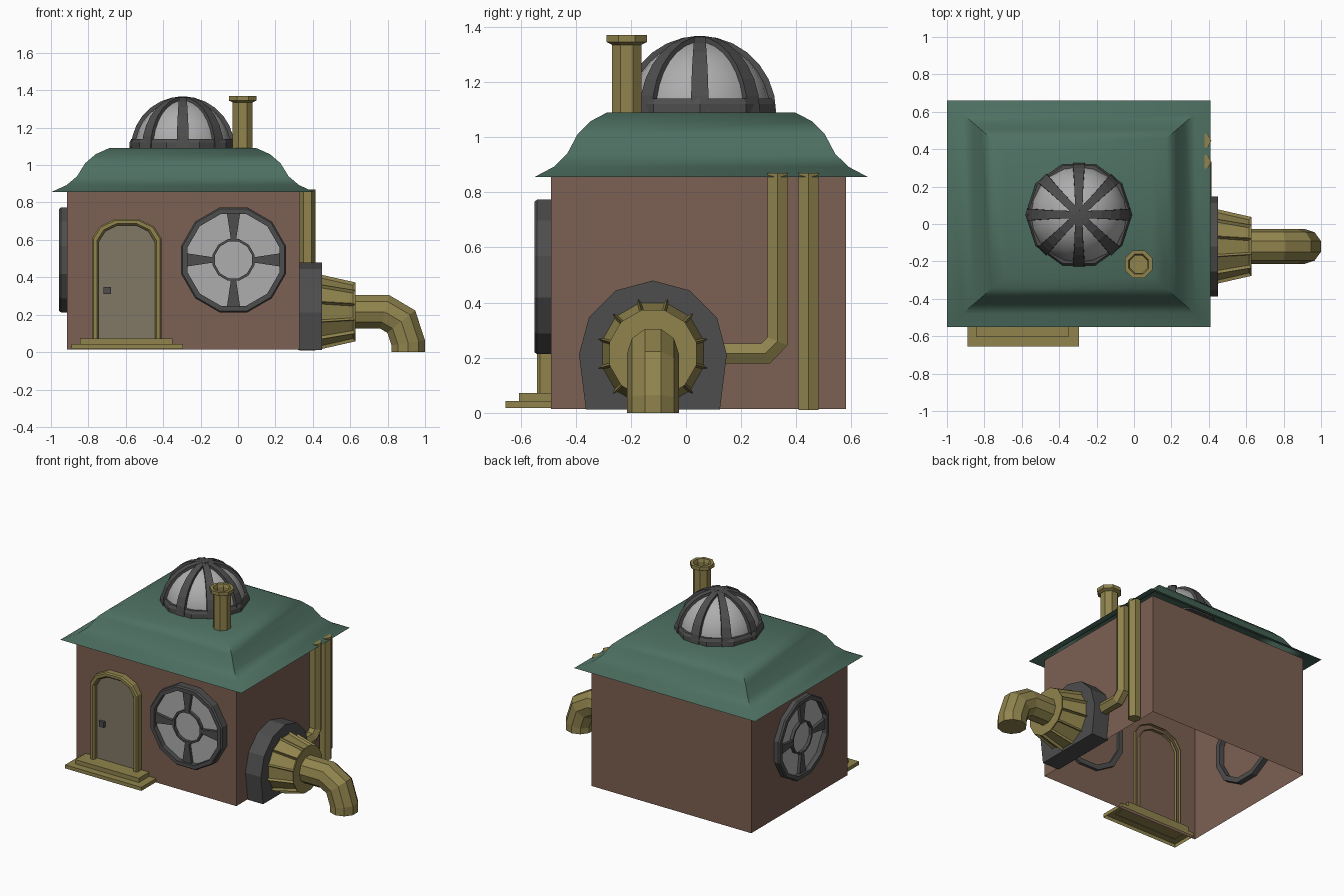
import bpy, bmesh
from math import sin, cos, pi, radians
from mathutils import Vector, Matrix

if "Cube" in bpy.data.objects:
    bpy.data.objects.remove(bpy.data.objects["Cube"])


def mat(name, r, g, b):
    m = bpy.data.materials.new(name)
    m.diffuse_color = (r, g, b, 1)
    m.use_nodes = True
    m.node_tree.nodes["Principled BSDF"].inputs["Base Color"].default_value = m.diffuse_color
    return m


BROWN = mat("wall_brown", .2, .115, .085)
GREEN = mat("roof_green", .075, .16, .12)
BRASS = mat("brass", .28, .23, .075)
DARK = mat("dark_metal", .075, .075, .075)
GLASS = mat("pale_glass", .42, .42, .42)
PANEL = mat("door_tan", .22, .19, .13)


def loft(name, rings, m, loop=True, wrap=False, cap0=False, cap1=False,
         frame=Matrix(), smooth=None, inset=None):
    """Skin a list of equal-length point rings."""
    bm = bmesh.new()
    vs = [[bm.verts.new(frame @ Vector(p)) for p in r] for r in rings]
    n = len(vs[0])
    pairs = list(zip(vs, vs[1:])) + ([(vs[-1], vs[0])] if wrap else [])
    sides = []
    for a, b in pairs:
        for i in range(n if loop else n - 1):
            j = (i + 1) % n
            sides.append(bm.faces.new((a[i], a[j], b[j], b[i])))
    if cap0:
        bm.faces.new(vs[0])
    if cap1:
        bm.faces.new(vs[-1])
    bmesh.ops.remove_doubles(bm, verts=bm.verts[:], dist=1e-5)
    bmesh.ops.recalc_face_normals(bm, faces=bm.faces[:])
    if inset:
        bmesh.ops.inset_individual(bm, faces=sides, thickness=inset[0], depth=inset[1])
    me = bpy.data.meshes.new(name)
    bm.to_mesh(me)
    bm.free()
    me.materials.append(m)
    if smooth:
        me.polygons.foreach_set("use_smooth", [True] * len(me.polygons))
        me.set_sharp_from_angle(angle=radians(smooth))
    ob = bpy.data.objects.new(name, me)
    bpy.context.collection.objects.link(ob)
    return ob


def lathe(name, profile, n, m, phase=0, **kw):
    """Turn (radius, height) points round local z."""
    a = [radians(phase) + 2 * pi * i / n for i in range(n)]
    return loft(name, [[(r * cos(t), r * sin(t), h) for t in a] for r, h in profile], m, **kw)


def rect(x0, x1, y0, y1, z):
    return [(x0, y0, z), (x1, y0, z), (x1, y1, z), (x0, y1, z)]


def pipe(name, path, r, n, binormal, m, phase=0):
    """Sweep an n-gon along a planar path with mitred bends."""
    pts, b, rings = [Vector(p) for p in path], Vector(binormal), []
    for i, p in enumerate(pts):
        d0 = (p - pts[i - 1]).normalized() if i else (pts[1] - p).normalized()
        d1 = (pts[i + 1] - p).normalized() if i < len(pts) - 1 else d0
        t = (d0 + d1).normalized()
        nrm, k = b.cross(t), 1 / t.dot(d0)
        rings.append([p + b * r * cos(q) + nrm * r * k * sin(q)
                      for q in (radians(phase) + 2 * pi * j / n for j in range(n))])
    return loft(name, rings, m, cap0=True, cap1=True)


def wall_frame(origin, x, y, z):
    f = Matrix((x, y, z)).transposed().to_4x4()
    f.translation = origin
    return f


# Walls, open underneath
loft("walls", [rect(-.915, .33, -.49, .58, .015), rect(-.915, .33, -.49, .58, .865)], BROWN)

# Flared roof
roof = [(0, .855), (.27, .893), (.45, .94), (.59, 1.01), (.77, 1.058), (1, 1.09)]
loft("roof", [rect(-1 + .31 * t, .41 - .31 * t, -.55 + .265 * t, .66 - .265 * t, z)
              for t, z in roof], GREEN, cap1=True, smooth=40)

# Skylight dome: base ring, glass and ribs
dome = Matrix.Translation((-.295, .05, 1.09))
lathe("dome_base", [(.285, -.01), (.285, .03), (.275, .05), (.25, .05), (.25, -.01)], 10, DARK,
      wrap=True, frame=dome)
lathe("dome_glass", [(.26 * cos(pi / 2 * i / 8), .26 * sin(pi / 2 * i / 8)) for i in range(9)],
      20, GLASS, frame=dome, smooth=40)
for k in range(4):
    rings = []
    for i in range(15):
        t = pi * i / 14
        w = .02 + .012 * cos(t) ** 2
        rings.append([(r * cos(t), s * w, r * sin(t))
                      for r, s in ((.277, -1), (.277, 1), (.25, 1), (.25, -1))])
    loft(f"dome_rib_{k + 1}", rings, DARK, frame=dome @ Matrix.Rotation(k * pi / 4, 4, 'Z'))

# Hollow chimney
lathe("chimney", [(.058, 1.07), (.058, 1.335), (.08, 1.345), (.08, 1.37), (.058, 1.37),
                  (.05, 1.35), (.05, 1.1)], 8, BRASS, phase=22.5, cap1=True,
      frame=Matrix.Translation((.025, -.215, 0)))


# Round windows
def window(side, f):
    lathe(side + "_window_frame", [(.29, -.02), (.29, .05), (.282, .06), (.255, .06), (.255, -.02)],
          12, DARK, phase=15, wrap=True, frame=f)
    lathe(side + "_window_glass", [(.26, .025), (0, .025)], 12, GLASS, phase=15, frame=f)
    lathe(side + "_window_hub", [(.115, .02), (.115, .045), (.102, .045), (.102, .02)],
          12, DARK, phase=15, wrap=True, frame=f)
    for k in range(4):
        loft(f"{side}_window_spoke_{k + 1}",
             [[(.108, -.014, z), (.255, -.036, z), (.255, .036, z), (.108, .014, z)]
              for z in (.02, .045)], DARK, cap1=True, frame=f @ Matrix.Rotation(k * pi / 2, 4, 'Z'))


front = ((1, 0, 0), (0, 0, 1), (0, -1, 0))
window("front", wall_frame((-.024, -.49, .493), *front))
window("left", wall_frame((-.897, .045, .493), (0, -1, 0), (0, 0, 1), (-1, 0, 0)))


# Arched door
def arch(h, z):
    d = .185 - h
    half = [(h, .05), (h, .61 - .6 * d), (.145 - .85 * d, .672 - .75 * d), (.063 - .35 * d, .712 - d)]
    return [(x, y, z) for x, y in half] + [(-x, y, z) for x, y in reversed(half)]


door = wall_frame((-.595, -.49, 0), *front)
loft("door_frame", [arch(h, z) for h, z in ((.185, -.02), (.185, .04), (.178, .05), (.16, .05),
                                            (.15, .038), (.15, -.02))],
     BRASS, loop=False, frame=door)
loft("door_panel", [arch(.152, .005), arch(.152, .015)], PANEL, cap1=True, frame=door)
loft("door_knob", [rect(-.123, -.085, .31, .348, z) for z in (.01, .035)], DARK, cap1=True, frame=door)

# Door steps
loft("lower_step", [rect(-.89, -.295, -.655, -.47, z) for z in (.018, .043)], BRASS, cap1=True)
loft("upper_step", [rect(-.845, -.35, -.605, -.47, z) for z in (.04, .073)], BRASS, cap1=True)

# Outlet on the right wall: flange, panelled cone, spout
outline = [(.268 * cos(radians(a)), .268 * sin(radians(a))) for a in range(0, 181, 30)]
outline += [(-.243, -.2), (.243, -.2)]
loft("outlet_flange", [[(x, y - .12, z + .212) for y, z in outline] for x in (.32, .45)],
     DARK, cap1=True)
lathe("outlet_cone", [(.207, .44), (.163, .628)], 12, BRASS, phase=15, cap1=True, inset=(.016, -.014),
      frame=wall_frame((0, -.12, .215), (0, 1, 0), (0, 0, 1), (1, 0, 0)))
pipe("outlet_spout", [(.61, -.12, .215), (.785, -.12, .215), (.873, -.12, .163),
                      (.91, -.12, .05), (.91, -.12, 0)], .094, 10, (0, 1, 0), BRASS)

# Wall pipes
pipe("feed_pipe", [(.372, .1, .215), (.288, .288, .215)][:1] + [(.372, .288, .215),
     (.372, .332, .26), (.372, .332, .87)], .042, 6, (1, 0, 0), BRASS)
pipe("drain_pipe", [(.372, .445, .01), (.372, .445, .87)], .042, 6, (1, 0, 0), BRASS)
